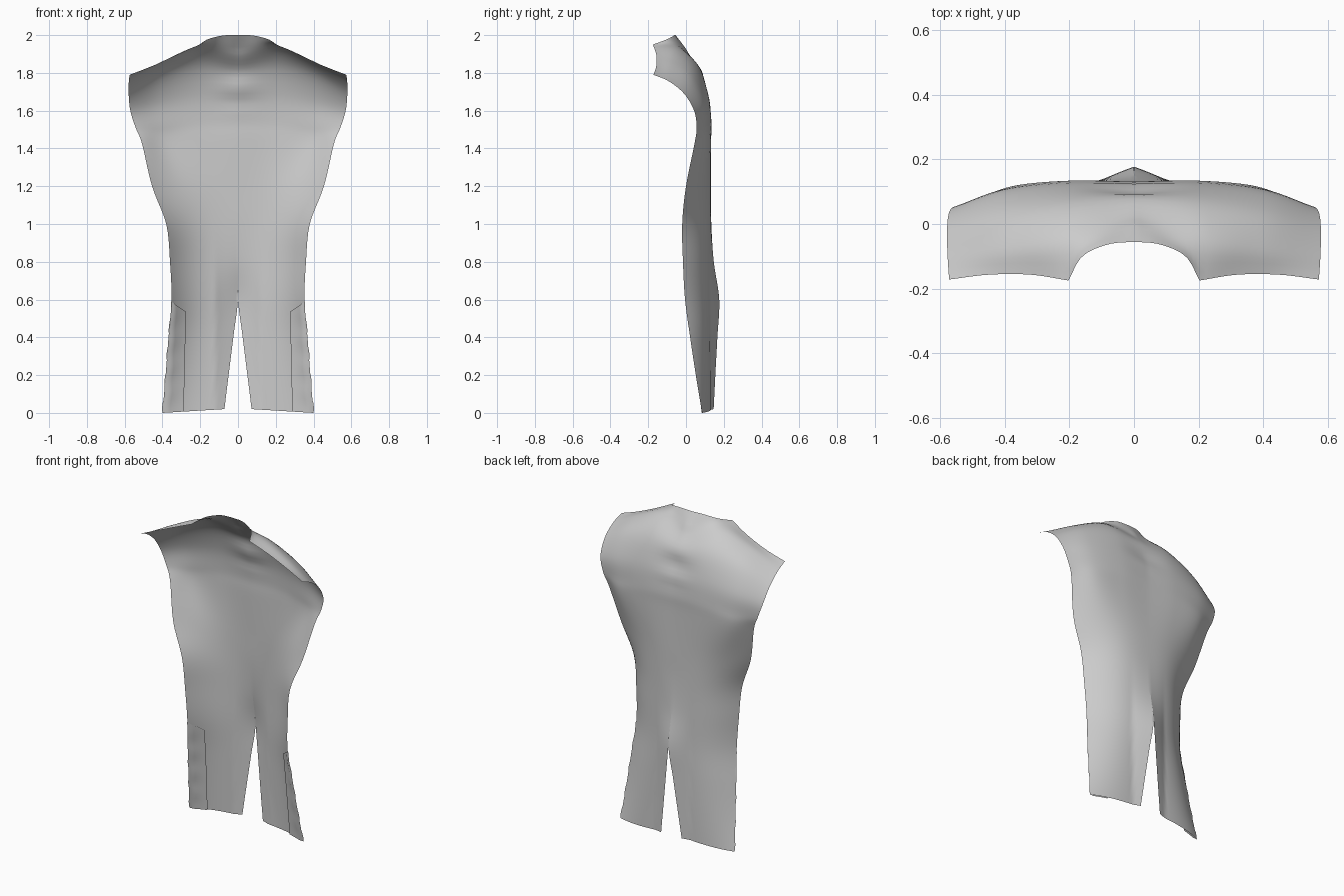
import bpy, bmesh, math
from mathutils import Vector

if "Cube" in bpy.data.objects:
    bpy.data.objects.remove(bpy.data.objects["Cube"])

N = 28       # columns across half of the panel
SUB = 5      # smooth steps between guide rows

# body guide rows: height, half width, side-edge y, centre ridge depth
BODY = [(0.00, 0.400, 0.085, 0.036), (0.20, 0.383, 0.052, 0.040), (0.40, 0.368, 0.022, 0.043),
        (0.60, 0.352, -0.005, 0.044), (0.80, 0.360, -0.016, 0.015), (1.00, 0.380, -0.020, 0.002),
        (1.20, 0.455, 0.000, 0.0), (1.38, 0.497, 0.032, 0.0)]

# yoke guide rows, centre to armhole edge
YOKE = [[(0, .130, 1.44), (.20, .132, 1.44), (.38, .112, 1.43), (.508, .045, 1.425)],
        [(0, .130, 1.55), (.20, .133, 1.55), (.39, .112, 1.53), (.542, .056, 1.51)],
        [(0, .108, 1.69), (.20, .116, 1.69), (.41, .095, 1.65), (.570, .043, 1.60)],
        [(0, .074, 1.82), (.20, .060, 1.84), (.40, .030, 1.79), (.579, -.010, 1.69)],
        [(0, .005, 1.92), (.20, -.045, 1.935), (.39, -.070, 1.86), (.578, -.090, 1.755)]]
NECK = [(0, -.055, 2.0), (.08, -.063, 1.998), (.16, -.100, 1.978), (.203, -.175, 1.95)]
SHOULDER = [(.203, -.175, 1.95), (.32, -.157, 1.895), (.45, -.157, 1.838), (.573, -.172, 1.79)]


def spline(pts, t):
    """Catmull-Rom through pts, t in 0..1"""
    n = len(pts) - 1
    i = min(int(t * n), n - 1)
    f = t * n - i
    b, c = pts[i], pts[i + 1]
    a = pts[i - 1] if i > 0 else b * 2 - c
    d = pts[i + 2] if i + 2 <= n else c * 2 - b
    return 0.5 * (2 * b + (c - a) * f + (2 * a - 5 * b + 4 * c - d) * f * f
                  + (3 * b - a - 3 * c + d) * f ** 3)


def vecs(pts):
    return [Vector(p) for p in pts]


def body_point(u, z):
    """Point on the lower body, u from centre (0) to side edge (1)"""
    i = max(k for k in range(len(BODY) - 1) if BODY[k][0] <= z + 1e-6)
    a, b = BODY[i], BODY[i + 1]
    f = (z - a[0]) / (b[0] - a[0])
    w, ye, ridge = (a[k] + (b[k] - a[k]) * f for k in (1, 2, 3))
    vent = max(0, 1 - z / 0.6)
    x = 0.072 * vent * (1 - u) + w * u
    y = 0.132 - (0.132 - ye) * u ** 2.8 + ridge * max(0, 1 - x / 0.12)
    return Vector((x, y, z + 0.02 * vent * (1 - u)))


def top_point(u):
    k = 10 / N
    return spline(vecs(NECK), u / k) if u <= k else spline(vecs(SHOULDER), (u - k) / (1 - k))


def make_sheet(name, rows):
    """Grid surface from rows of points, mirrored over x"""
    bm = bmesh.new()
    grid = [[bm.verts.new(p) for p in r] for r in rows]
    for r0, r1 in zip(grid, grid[1:]):
        for j in range(len(r0) - 1):
            bm.faces.new((r0[j], r1[j], r1[j + 1], r0[j + 1]))
    me = bpy.data.meshes.new(name)
    bm.to_mesh(me)
    bm.free()
    ob = bpy.data.objects.new(name, me)
    bpy.context.collection.objects.link(ob)
    for p in me.polygons:
        p.use_smooth = True
    m = ob.modifiers.new("mirror", 'MIRROR')
    m.merge_threshold = 0.0005
    return ob


# coat back: hem to waist, yoke, neckline and shoulder seam
us = [j / N for j in range(N + 1)]
guides = [[body_point(u, b[0]) for u in us] for b in BODY[:-1]]
guides += [[spline(vecs(r), u) for u in us] for r in YOKE]
guides.append([top_point(u) for u in us])
columns = list(zip(*guides))
steps = (len(guides) - 1) * SUB
rows = [[spline(c, k / steps) for c in columns] for k in range(steps + 1)]
# small creases between the shoulder blades
for r in rows:
    for p in r:
        if 1.6 < p.z < 1.92:
            p.y += 0.006 * math.sin((p.z - 1.6) * 39) * math.exp(-(p.x / 0.11) ** 2)
make_sheet("coat_back", rows)

# side vent facing folded in at the side edge
facing = []
for k in range(25):
    row = []
    for j in range(9):
        v = j / 8
        z = (0.59 - 0.055 * v) * k / 24
        p = body_point(1 - v * (0.34 - 0.2 * z), z)
        p.y -= 0.012 * min(1, v * 4)
        p.x += 0.005 * (1 - v) * math.sin(z * 45) * (1 - z)
        row.append(p)
    facing.append(row)
make_sheet("side_vent_facing", facing)
